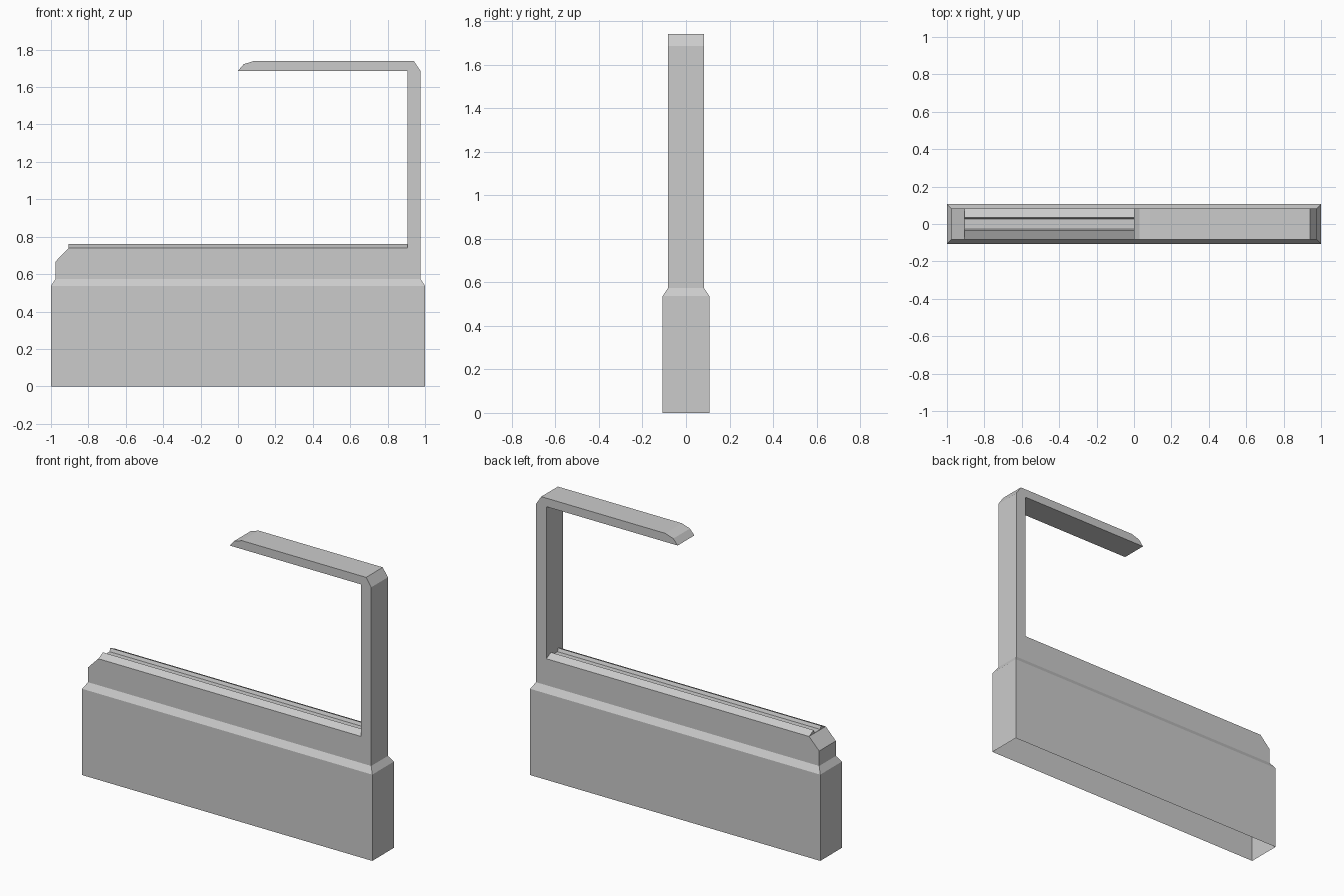
import bpy, bmesh

if "Cube" in bpy.data.objects:
    bpy.data.objects.remove(bpy.data.objects["Cube"])

HY = 0.082          # half depth of the upper frame
RAIL_L, RAIL_R = -0.905, 0.905


def make_object(name, build):
    """Create a flat-shaded mesh object filled in by build(bm)."""
    bm = bmesh.new()
    build(bm)
    bmesh.ops.remove_doubles(bm, verts=bm.verts, dist=1e-5)
    bmesh.ops.recalc_face_normals(bm, faces=bm.faces)
    me = bpy.data.meshes.new(name)
    bm.to_mesh(me)
    bm.free()
    ob = bpy.data.objects.new(name, me)
    bpy.context.collection.objects.link(ob)
    return ob


def bridge(bm, a, b, closed=True, skip=()):
    """Join two matching vertex rows with quads."""
    n = len(a)
    for i in range(n if closed else n - 1):
        if i not in skip:
            j = (i + 1) % n
            bm.faces.new((a[i], a[j], b[j], b[i]))


# Hollow base with a sloped shoulder, open underneath
def base(bm):
    rings = []
    for hx, hy, z in ((1, 0.107, 0), (1, 0.107, 0.537), (0.975, HY, 0.575)):
        rings.append([bm.verts.new((sx * hx, sy * hy, z))
                      for sx, sy in ((-1, -1), (1, -1), (1, 1), (-1, 1))])
    for lo, hi in zip(rings, rings[1:]):
        bridge(bm, lo, hi)


# Upper body, post and overhanging arm share one side outline;
# the bottom and the rail seat (edges 0 and 8) stay open
def frame(bm):
    outline = [(-0.975, 0.575), (0.975, 0.575), (0.975, 1.687), (0.94, 1.74),
               (0.085, 1.74), (0.03, 1.722), (0, 1.687), (RAIL_R, 1.687),
               (RAIL_R, 0.74), (RAIL_L, 0.74), (-0.975, 0.668)]
    front, back = ([bm.verts.new((x, y, z)) for x, z in outline]
                   for y in (-HY, HY))
    bm.faces.new(front)
    bm.faces.new(back[::-1])
    bridge(bm, front, back, skip=(0, 8))


# Grooved rail along the top of the body, mirrored front to back
def rail(bm):
    half = [(-HY, 0.74), (-0.036, 0.762), (-0.028, 0.742)]
    prof = half + [(-y, z) for y, z in reversed(half)]
    left, right = ([bm.verts.new((x, y, z)) for y, z in prof]
                   for x in (RAIL_L, RAIL_R))
    bridge(bm, left, right, closed=False)
    bm.faces.new(left)


make_object("base_shell", base)
make_object("upper_frame", frame)
rail_ob = make_object("grooved_rail", rail)

# Rail is an open strip: make sure its faces point up and outward
for p in rail_ob.data.polygons:
    if p.normal.z < -0.01:
        rail_ob.data.flip_normals()
        break
